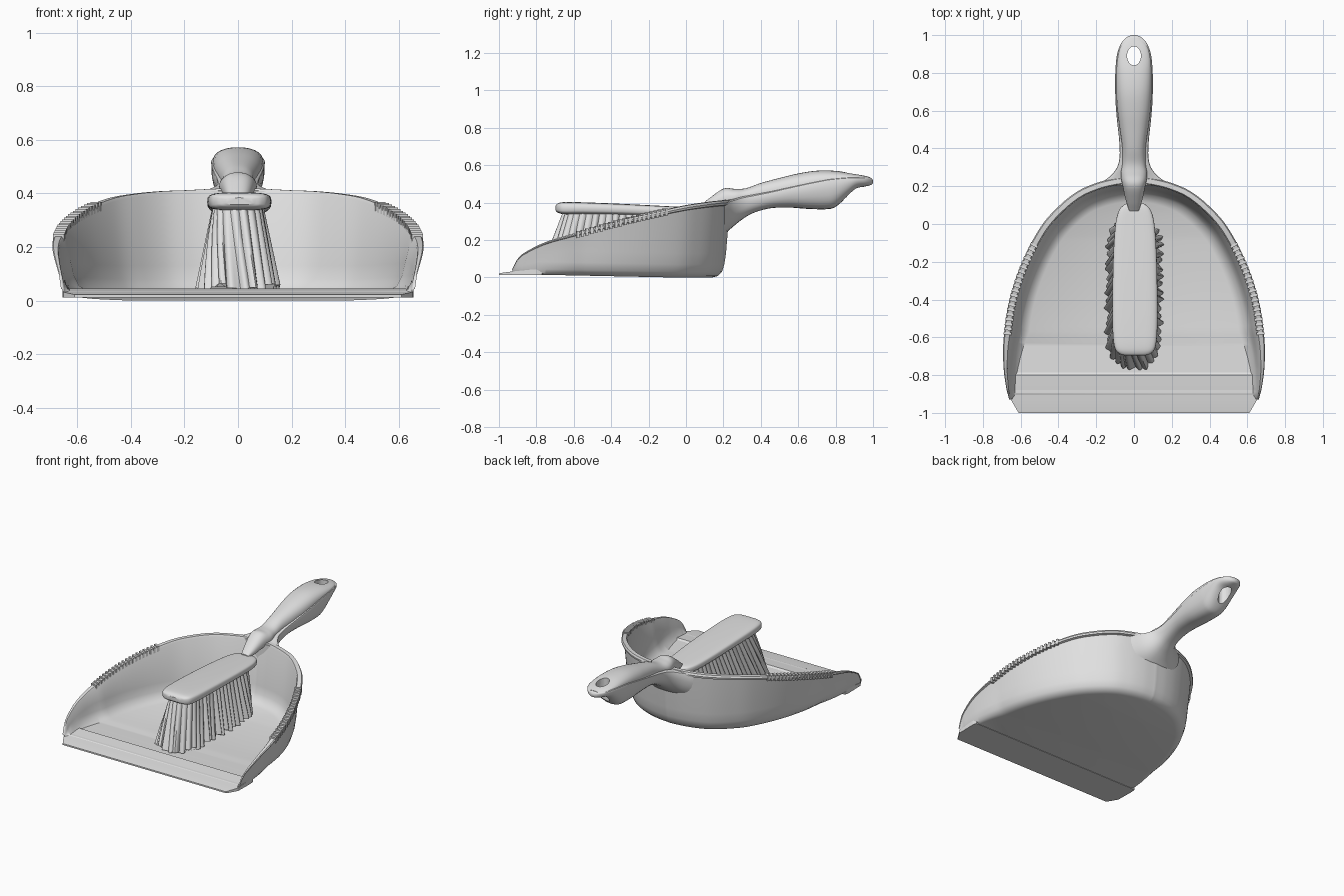
import bpy, bmesh, math, random
from mathutils import Vector, Matrix

random.seed(4)
cube = bpy.data.objects.get("Cube")
if cube:
    bpy.data.objects.remove(cube, do_unlink=True)

grey = bpy.data.materials.new("light_grey")
grey.use_nodes = True
grey.diffuse_color = (0.75, 0.75, 0.75, 1)
grey.node_tree.nodes["Principled BSDF"].inputs["Base Color"].default_value = grey.diffuse_color


def make(name, verts, faces, angle=35):
    mesh = bpy.data.meshes.new(name)
    mesh.from_pydata([tuple(v) for v in verts], [], faces)
    bm = bmesh.new()
    bm.from_mesh(mesh)
    bmesh.ops.remove_doubles(bm, verts=bm.verts, dist=1e-5)
    bmesh.ops.recalc_face_normals(bm, faces=bm.faces)
    bm.to_mesh(mesh)
    bm.free()
    mesh.materials.append(grey)
    ob = bpy.data.objects.new(name, mesh)
    bpy.context.collection.objects.link(ob)
    smooth(ob, angle)
    return ob


def smooth(ob, angle=35):
    bpy.ops.object.select_all(action="DESELECT")
    ob.select_set(True)
    bpy.context.view_layer.objects.active = ob
    bpy.ops.object.shade_smooth_by_angle(angle=math.radians(angle))


def spline(keys, steps):
    """Smooth curve through tuples of any length."""
    pts = [Vector(k) for k in keys]
    pts = [2 * pts[0] - pts[1]] + pts + [2 * pts[-1] - pts[-2]]
    out = []
    for a, b, c, d in zip(pts, pts[1:], pts[2:], pts[3:]):
        for i in range(steps):
            t = i / steps
            out.append(0.5 * (2 * b + (c - a) * t + (2 * a - 5 * b + 4 * c - d) * t ** 2
                              + (3 * b - a - 3 * c + d) * t ** 3))
    return out + [pts[-2]]


def loft(name, rings, angle=35):
    n = len(rings[0])
    faces = [(r * n + i, r * n + (i + 1) % n, (r + 1) * n + (i + 1) % n, (r + 1) * n + i)
             for r in range(len(rings) - 1) for i in range(n)]
    faces += [tuple(range(n)), tuple(range((len(rings) - 1) * n, len(rings) * n))]
    return make(name, [v for ring in rings for v in ring], faces, angle)


def bar(name, keys, power, cx=0.0, sides=28):
    """Loft along y; keys are (y, half width), then (seam, top, bottom) heights."""
    rings = []
    for y, w, seam, top, low in (tuple(k) for k in spline([a + b for a, b in keys], 5)):
        ring = []
        for i in range(sides):
            a = math.tau * i / sides
            c, s = math.cos(a), math.sin(a)
            rise = abs(s) ** power * ((top - seam) if s > 0 else (low - seam))
            ring.append((cx + math.copysign(abs(c) ** power, c) * w, y, seam + rise))
        rings.append(ring)
    return loft(name, rings)


# Rim path of the pan, front to back on the left, then mirrored
half = spline([(.66, -.93, .045), (.668, -.9, .1), (.677, -.86, .135), (.69, -.75, .19),
               (.688, -.6, .235), (.657, -.4, .29), (.59, -.2, .34), (.495, -.02, .38),
               (.4, .09, .398), (.3, .17, .408), (.2, .215, .412), (.1, .24, .417),
               (0, .25, .42)], 8)
rim = half + [Vector((-p.x, p.y, p.z)) for p in reversed(half[:-1])]
count = len(rim)
normals = []
for i in range(count):
    d = rim[min(i + 1, count - 1)] - rim[max(i - 1, 0)]
    normals.append(Vector((d.y, -d.x, 0)).normalized())

# Pan shell: (inset, height from base, share of rim height)
wall = [(.11, 0, 0), (.08, .008, .15), (.058, .03, .3), (.045, .07, .45), (.036, .13, .6),
        (.015, 9, .93), (.0, 9, .94), (-.002, 9, .97), (.004, 9, 1), (.03, 9, 1),
        (.036, 9, .97), (.06, .13, .6), (.072, .08, .5), (.09, .045, .4), (.13, .022, .3)]
verts = []
for inset, level, share in wall:
    for p, n in zip(rim, normals):
        k = min(1, max(.25, .25 + (p.y + .93) / .5))
        base = .015 * min(1, max(0, -p.y / .8))
        z = base + min(level, (p.z - base) * share)
        verts.append((p.x - n.x * inset * k, p.y - n.y * inset * k, z))
last = (len(wall) - 1) * count
faces = [(r * count + i, r * count + i + 1, (r + 1) * count + i + 1, (r + 1) * count + i)
         for r in range(len(wall) - 1) for i in range(count - 1)]
for start in (0, last):                       # underside and floor
    for i in range(count // 2):
        a, b = start + i, start + count - 1 - i
        faces.append((a, a + 1, b - 1, b) if b - a > 2 else (a, a + 1, b))
for i in (0, count - 1):                      # front wall ends
    faces.append(tuple(r * count + i for r in range(len(wall))))
faces.append((0, last, last + count - 1, count - 1))
make("pan_shell", verts, faces)

# Sloping front lip
profile = [(-1, .61, .012, .022), (-.985, .62, .012, .025), (-.93, .652, .012, .032),
           (-.8, .655, .012, .045), (-.77, .65, .012, .026)]
loft("front_lip", [[(-w, y, lo), (w, y, lo), (w, y, hi), (-w, y, hi)]
                   for y, w, lo, hi in profile], 8)

# Comb ribs along both rims
verts, faces = [], []
for p, n in zip(rim, normals):
    if -.58 < p.y < -.1:
        side = Vector((-n.y, n.x, 0))
        o = len(verts)
        for z in (-.03, .007):
            for u, v in ((-.038, -.007), (.004, -.007), (.004, .007), (-.038, .007)):
                verts.append(p + n * u + side * v + Vector((0, 0, z)))
        faces += [(o, o + 1, o + 2, o + 3), (o + 4, o + 5, o + 6, o + 7)]
        faces += [(o + i, o + (i + 1) % 4, o + 4 + (i + 1) % 4, o + 4 + i) for i in range(4)]
make("rim_ribs", verts, faces)

# Pan handle: lower cradle, flaring into the back wall
pan_handle = bar("pan_handle", [
    ((.205, .2), (.39, .41, .23)), ((.25, .13), (.405, .42, .27)),
    ((.3, .09), (.42, .435, .31)), ((.36, .076), (.432, .447, .345)),
    ((.45, .079), (.45, .465, .37)), ((.55, .09), (.473, .488, .374)),
    ((.65, .098), (.495, .51, .367)), ((.75, .1), (.515, .53, .365)),
    ((.8, .099), (.522, .535, .378)), ((.86, .095), (.527, .54, .43)),
    ((.91, .087), (.53, .54, .474)), ((.96, .066), (.527, .538, .487)),
    ((.99, .036), (.52, .532, .495)), ((1, .012), (.513, .52, .505))], .8)

# Brush handle resting in the cradle
brush_handle = bar("brush_handle", [
    ((.07, .025), (.37, .378, .35)), ((.12, .042), (.385, .42, .355)),
    ((.2, .06), (.415, .475, .375)), ((.26, .07), (.425, .474, .385)),
    ((.32, .062), (.43, .477, .39)), ((.4, .062), (.445, .505, .41)),
    ((.5, .075), (.465, .532, .43)), ((.6, .088), (.485, .556, .45)),
    ((.7, .094), (.505, .571, .47)), ((.8, .094), (.52, .57, .49)),
    ((.88, .087), (.53, .558, .51)), ((.94, .07), (.53, .547, .515)),
    ((.985, .035), (.525, .536, .515))], .85)

# Hanging hole through both handles
bpy.ops.mesh.primitive_cylinder_add(vertices=32, radius=1, depth=.5, location=(0, .89, .5))
cutter = bpy.context.object
cutter.name = "hole_cutter"
cutter.scale = (.037, .05, 1)
cutter.hide_render = True
cutter.data.materials.append(grey)
for ob in (pan_handle, brush_handle):
    mod = ob.modifiers.new("hole", "BOOLEAN")
    mod.operation, mod.solver, mod.object = "DIFFERENCE", "EXACT", cutter
    bpy.context.view_layer.objects.active = ob
    bpy.ops.object.modifier_apply(modifier=mod.name)
    smooth(ob)
bpy.data.objects.remove(cutter, do_unlink=True)

# Brush head
bar("brush_head", [
    ((-.697, .05), (.372, .384, .358)), ((-.685, .085), (.372, .396, .347)),
    ((-.65, .109), (.371, .403, .338)), ((-.55, .119), (.37, .402, .338)),
    ((-.35, .119), (.365, .394, .335)), ((-.15, .114), (.357, .384, .328)),
    ((0, .103), (.35, .376, .322)), ((.07, .085), (.347, .372, .32)),
    ((.1, .06), (.346, .367, .325)), ((.115, .03), (.346, .36, .333))], .5, cx=.005)


def stadium(s, r, straight):
    """Point and outward normal at share s of a rounded strip along y."""
    arc = math.pi * r
    d = (s % 1) * 2 * (arc + 2 * straight)
    flip = 1 if d < arc + 2 * straight else -1
    d -= 0 if flip == 1 else arc + 2 * straight
    if d < 2 * straight:
        p, n = Vector((r, d - straight)), Vector((1, 0))
    else:
        a = (d - 2 * straight) / r
        n = Vector((math.cos(a), math.sin(a)))
        p = Vector((0, straight)) + n * r
    return p * flip, n * flip


# Bristles: a pleated skirt of tufts splaying towards the floor
tufts, per = 46, 6
tuft = [(random.uniform(.6, 1.5), random.uniform(0, .03), random.uniform(-.3, .3))
        for _ in range(tufts)]
rings = []
for level in range(9):
    t = level / 8
    ring = []
    for i in range(tufts * per):
        size, lift, lean = tuft[i // per]
        s = (i + lean * per * t * .6) / (tufts * per)
        p, n = stadium(s, .092 + .042 * t, .262 + .002 * t)
        bulge = abs(math.sin(math.pi * (i % per) / per)) * .021 * size * (.35 + .65 * t)
        p = p + n * (bulge - .006)
        ring.append((p.x, p.y - .305 - .06 * t, .345 - t * (.31 - lift)))
    rings.append(ring)
loft("bristles", rings, 40)
